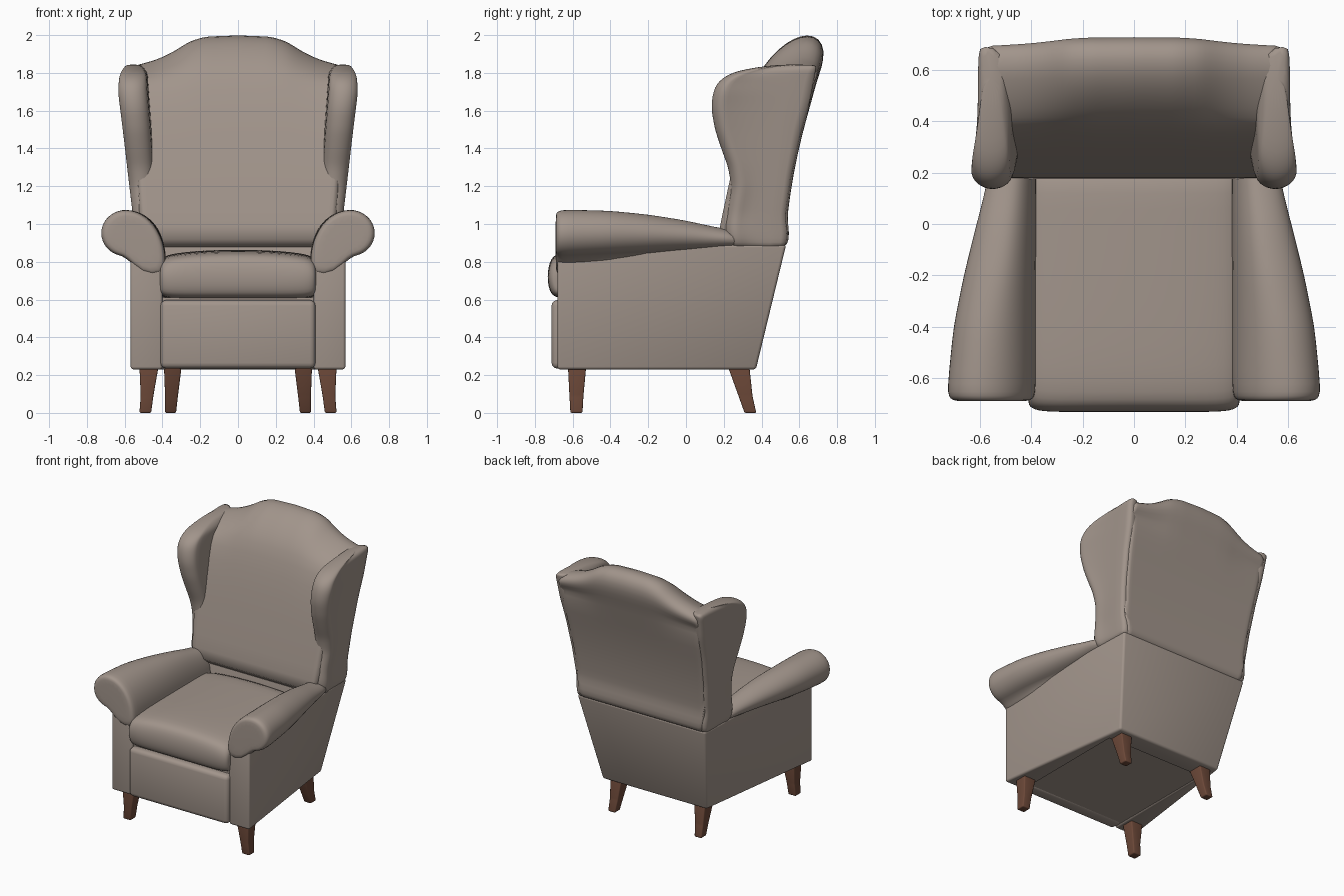
import bpy, bmesh, math


def material(name, rgb):
    m = bpy.data.materials.new(name)
    m.diffuse_color = (*rgb, 1)
    return m


FABRIC = material("taupe fabric", (0.36, 0.30, 0.26))
WOOD = material("brown wood", (0.15, 0.065, 0.04))


def interp(v, table):
    """Linear lookup in a list of (key, value) pairs."""
    if v <= table[0][0]:
        return table[0][1]
    for (a, p), (b, q) in zip(table, table[1:]):
        if v <= b:
            return p + (q - p) * (v - a) / (b - a)
    return table[-1][1]


def loft(name, rings, mat, bevel=0, subdiv=0, mirror=False, angle=40):
    """Skin a list of equal-length closed rings and cap both ends."""
    bm = bmesh.new()
    vs = [[bm.verts.new(p) for p in r] for r in rings]
    n = len(rings[0])
    for a, b in zip(vs, vs[1:]):
        for i in range(n):
            j = (i + 1) % n
            bm.faces.new((a[i], a[j], b[j], b[i]))
    bm.faces.new(vs[0])
    bm.faces.new(vs[-1])
    bmesh.ops.recalc_face_normals(bm, faces=bm.faces)
    if bevel:
        bmesh.ops.bevel(bm, geom=bm.edges[:], offset=bevel, segments=3,
                        profile=0.5, affect='EDGES', clamp_overlap=True)
    me = bpy.data.meshes.new(name)
    bm.to_mesh(me)
    bm.free()
    me.materials.append(mat)
    ob = bpy.data.objects.new(name, me)
    bpy.context.collection.objects.link(ob)
    bpy.ops.object.select_all(action='DESELECT')
    ob.select_set(True)
    bpy.context.view_layer.objects.active = ob
    bpy.ops.object.shade_smooth_by_angle(angle=math.radians(angle))
    if subdiv:
        s = ob.modifiers.new("smooth", 'SUBSURF')
        s.levels = s.render_levels = subdiv
    if mirror:
        ob.modifiers.new("mirror", 'MIRROR')
    return ob


def rect(x0, x1, y0, y1, z):
    return [(x0, y0, z), (x1, y0, z), (x1, y1, z), (x0, y1, z)]


# Lower body: U-shaped shell, tapering to the back and leaning out at the rear
def u_ring(z, rear_x, rear_y):
    return [(-0.57, -0.68, z), (-0.40, -0.68, z), (-0.40, 0.22, z), (0.40, 0.22, z),
            (0.40, -0.68, z), (0.57, -0.68, z), (rear_x, rear_y, z), (-rear_x, rear_y, z)]


loft("body_shell", [u_ring(0.23, 0.43, 0.37), u_ring(0.89, 0.53, 0.53)], FABRIC, bevel=0.015)
loft("seat_deck", [rect(-0.405, 0.405, -0.66, 0.25, 0.24), rect(-0.405, 0.405, -0.66, 0.25, 0.61)], FABRIC)
loft("front_panel", [rect(-0.41, 0.41, -0.712, -0.6, 0.235), rect(-0.41, 0.41, -0.712, -0.6, 0.597)],
     FABRIC, bevel=0.03)

# Seat cushion: crowned section swept across x
rings = []
for x, top, ins in [(-0.415, 0.79, 0.05), (-0.41, 0.815, 0.02), (-0.37, 0.842, 0), (-0.2, 0.86, 0), (0, 0.865, 0),
                    (0.2, 0.86, 0), (0.37, 0.842, 0), (0.41, 0.815, 0.02), (0.415, 0.79, 0.05)]:
    rings.append([(x, y, z) for y, z in [
        (0.25, 0.60 + ins), (-0.3, 0.60 + ins), (-0.67, 0.60 + ins), (-0.72 + ins, 0.625 + ins), (-0.738 + ins, 0.72),
        (-0.72 + ins, top - 0.04), (-0.66 + ins, top - 0.005), (-0.3, top), (0.1, top), (0.25, top)]])
loft("seat_cushion", rings, FABRIC, subdiv=2, angle=180)

# Rolled arms: scroll section that shrinks toward the back
OUT = [(-0.65, 0.73), (-0.4, 0.705), (-0.2, 0.665), (0, 0.615), (0.15, 0.575), (0.3, 0.55)]
TOP = [(-0.6, 1.078), (-0.4, 1.072), (-0.2, 1.052), (0, 1.02), (0.15, 0.985), (0.3, 0.96)]
BOT = [(-0.65, 0.825), (-0.2, 0.845), (0.3, 0.875)]


def arm_ring(y, k):
    xo, zt, zb = interp(y, OUT), interp(y, TOP), interp(y, BOT)
    rx = min(0.135, (xo - 0.38) * 0.5)
    cx, rz, cz = xo - rx, (zt - zb) / 2, (zt + zb) / 2
    pts = [(0.5, 0.72), (0.385, 0.72)]
    for i in range(6):
        a = math.pi / 2 * i / 6
        pts.append((cx - (cx - 0.38) * math.cos(a), 0.8 + (zt - 0.8) * math.sin(a)))
    for i in range(11):
        a = math.pi / 2 - math.pi * i / 10
        pts.append((cx + rx * math.cos(a), cz + rz * math.sin(a)))
    return [(0.55 + (x - 0.55) * k, y, 0.93 + (z - 0.93) * k) for x, z in pts]


loft("arm", [arm_ring(y, k) for y, k in [
    (-0.69, 0.7), (-0.688, 0.88), (-0.672, 0.965), (-0.64, 1), (-0.5, 1), (-0.4, 1), (-0.3, 1), (-0.2, 1),
    (-0.1, 1), (0, 1), (0.1, 1), (0.2, 1), (0.3, 1)]], FABRIC, subdiv=1, mirror=True, angle=180)

# Back with rolled crest: side profile swept across x, height following the crest line
WIDTH = [(0.9, 0.53), (1.2, 0.555), (1.84, 0.605)]
CREST = [(0, 2.005), (0.18, 1.998), (0.26, 1.972), (0.35, 1.915), (0.42, 1.88), (0.5, 1.855), (0.6, 1.83)]
PROFILE = [(0.5, 0.86), (0.16, 0.86), (0.175, 0.97), (0.225, 1.2), (0.29, 1.5), (0.36, 1.74), (0.41, 1.84),
           (0.49, 1.93), (0.57, 1.985), (0.645, 2.005), (0.705, 1.985), (0.735, 1.92), (0.72, 1.83), (0.69, 1.75),
           (0.665, 1.65), (0.615, 1.48), (0.565, 1.25), (0.545, 1.1), (0.535, 1.03), (0.548, 0.95), (0.54, 0.89)]
rings = []
for i in range(-14, 15):
    s = i / 14
    h = interp(abs(s) * 0.605, CREST)
    ring = []
    for y, z in PROFILE:
        if z > 1.7:
            z = 1.7 + (z - 1.7) * (h - 1.7) / 0.305
            y -= (2.005 - h) * 0.2 * (y > 0.6)
        ring.append((s * (interp(z, WIDTH) - 0.008), y, z))
    rings.append(ring)
loft("backrest", rings, FABRIC, subdiv=1, angle=180)

# Wings: horizontal sections stacked in z, with a rounded, slightly thicker front edge
FRONT = [(0.87, 0.22), (0.97, 0.20), (1.1, 0.222), (1.2, 0.238), (1.3, 0.222), (1.4, 0.185), (1.5, 0.152),
         (1.6, 0.134), (1.68, 0.135), (1.74, 0.16), (1.78, 0.2), (1.81, 0.27), (1.83, 0.37), (1.845, 0.5)]
REAR = [(0.87, 0.53), (0.95, 0.543), (1.03, 0.53), (1.1, 0.54), (1.25, 0.56), (1.48, 0.61), (1.65, 0.66), (1.84, 0.695)]
OUTER = [(0.87, 0.53), (0.9, 0.555), (0.95, 0.562), (1.05, 0.56), (1.2, 0.578), (1.45, 0.607), (1.7, 0.638),
         (1.78, 0.632), (1.82, 0.615), (1.845, 0.59)]
INNER = [(0.87, 0.41), (1.2, 0.44), (1.7, 0.478), (1.8, 0.485), (1.845, 0.52)]
rings = []
for z in [0.87, 0.9, 0.95, 1.0, 1.05, 1.1, 1.15, 1.2, 1.25, 1.3, 1.35, 1.4, 1.45, 1.5, 1.55, 1.6, 1.65, 1.7, 1.74,
          1.77, 1.79, 1.81, 1.83, 1.845]:
    f, r, xo, xi = (interp(z, t) for t in (FRONT, REAR, OUTER, INNER))
    w = min(interp(z, WIDTH) + 0.006, xo)
    cx, rx = (xo + xi) / 2, (xo - xi) / 2
    ring = [(xi, r - 0.01, z), (w - 0.012, r, z), (w, r - 0.012, z), (w, (f + r) / 2, z), (xo - 0.012, f + 0.1, z)]
    for i in range(9):
        a = math.pi * i / 8
        ring.append((cx + rx * math.cos(a), f + 0.065 - 0.065 * math.sin(a), z))
    ring.append((xi - 0.01, (f + r) / 2, z))
    rings.append(ring)
loft("wing", rings, FABRIC, subdiv=1, mirror=True, angle=180)

# Tapered legs, flaring out at the foot
loft("front_leg", [rect(0.46, 0.522, -0.612, -0.548, 0), rect(0.448, 0.515, -0.617, -0.543, 0.09),
                   rect(0.42, 0.522, -0.625, -0.528, 0.25)], WOOD, bevel=0.008, mirror=True)
loft("rear_leg", [rect(0.328, 0.386, 0.31, 0.372, 0), rect(0.318, 0.386, 0.278, 0.352, 0.09),
                  rect(0.298, 0.392, 0.22, 0.335, 0.25)], WOOD, bevel=0.008, mirror=True)
